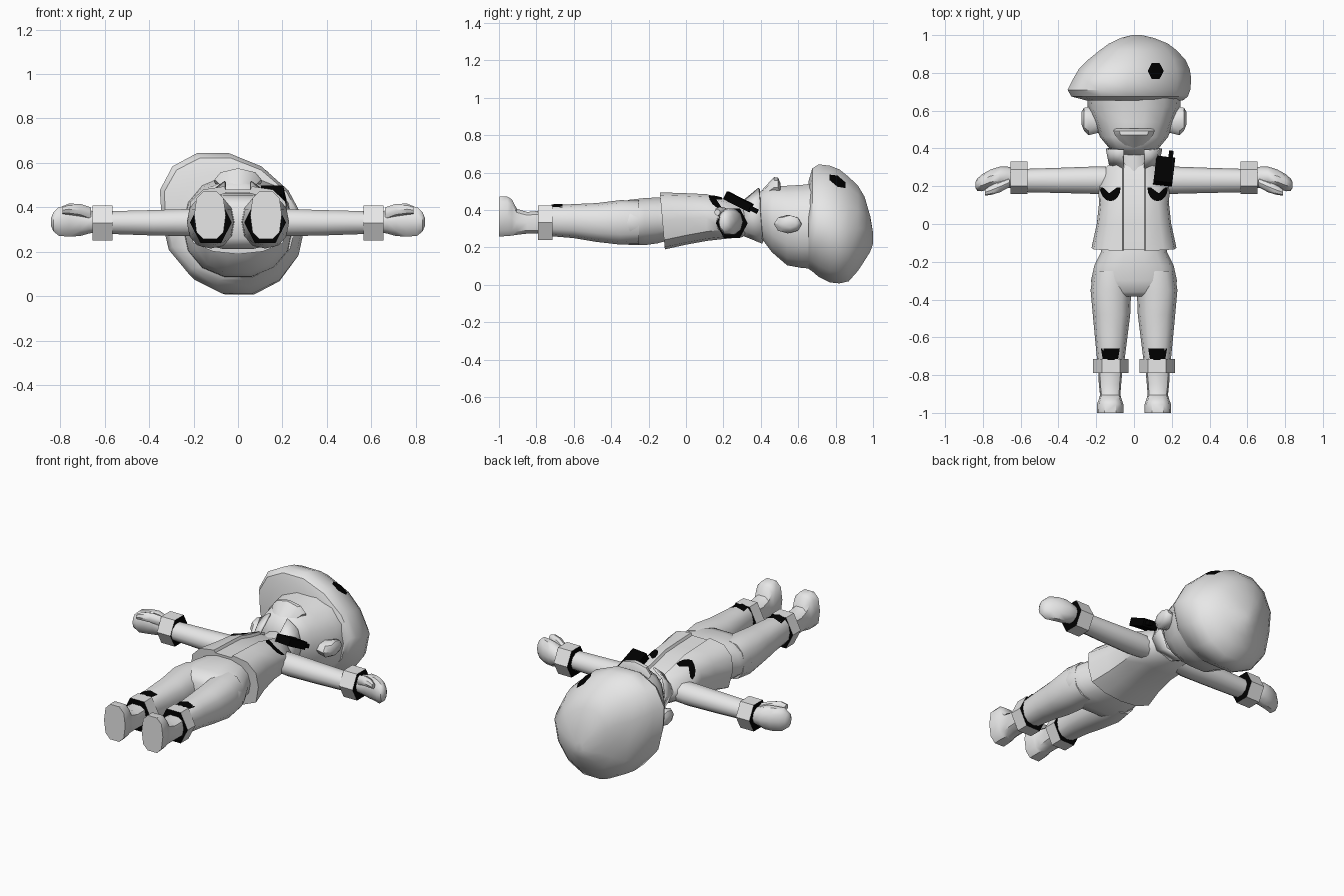
import bpy, bmesh, math
from mathutils import Vector, Matrix


def material(name, value):
    m = bpy.data.materials.new(name)
    m.diffuse_color = (value, value, value, 1)
    return m


GREY = material("light_grey", 0.8)
BLACK = material("black", 0.0)


def finish(name, bm, mats, mirror=False):
    bmesh.ops.recalc_face_normals(bm, faces=bm.faces)
    me = bpy.data.meshes.new(name)
    bm.to_mesh(me)
    bm.free()
    for m in mats:
        me.materials.append(m)
    ob = bpy.data.objects.new(name, me)
    bpy.context.collection.objects.link(ob)
    if mirror:
        ob.modifiers.new("mirror", 'MIRROR').use_mirror_merge = False
    return ob


def bridge(name, rings, mats=(GREY,), mirror=False, closed=True, caps=True):
    """Skin a list of equal point rings."""
    bm = bmesh.new()
    vs = [[bm.verts.new(p) for p in r] for r in rings]
    n = len(vs[0])
    for a, b in zip(vs, vs[1:]):
        for i in range(n if closed else n - 1):
            j = (i + 1) % n
            bm.faces.new((a[i], a[j], b[j], b[i]))
    if caps:
        for r in (vs[0], vs[-1]):
            bm.faces.new(r).material_index = len(mats) - 1
    return finish(name, bm, mats, mirror)


def loft(name, axis, secs, n=12, power=2.0, mats=(GREY,), mirror=False, lean=0.0):
    """Sections: (position, centre u, centre z, radius u, radius z)."""
    rings = []
    for t, cu, cz, ru, rz in secs:
        ring = []
        for i in range(n):
            a = 2 * math.pi * i / n
            c, s = math.cos(a), math.sin(a)
            u = cu + ru * math.copysign(abs(c) ** (2 / power), c)
            z = cz + rz * math.copysign(abs(s) ** (2 / power), s)
            u += lean * max(0, s) * rz
            ring.append((u, t, z) if axis == 'y' else (t, u, z))
        rings.append(ring)
    return bridge(name, rings, mats, mirror)


def span(rows):
    """(y, xmin, xmax, zmin, zmax) -> loft sections."""
    return [(y, (a + b) / 2, (c + d) / 2, (b - a) / 2, (d - c) / 2)
            for y, a, b, c, d in rows]


def decal(name, points, target, mirror=False, lift=0.006):
    """Thin black patch laid on the upper side of a part."""
    bpy.context.view_layer.update()
    cx = sum(p[0] for p in points) / len(points)
    cy = sum(p[1] for p in points) / len(points)

    def drop(x, y):
        hit, loc, _, _ = target.ray_cast(Vector((x, y, 3)), Vector((0, 0, -1)))
        return (x, y, (loc.z if hit else 0.45) + lift)
    bm = bmesh.new()
    mid = bm.verts.new(drop(cx, cy))
    rim = [bm.verts.new(drop(*p)) for p in points]
    for i in range(len(rim)):
        bm.faces.new((mid, rim[i], rim[(i + 1) % len(rim)]))
    return finish(name, bm, (BLACK,), mirror)


# Head, nose ridge and ears
loft("head", 'y', span([
    (0.362, -0.05, 0.05, 0.34, 0.42), (0.40, -0.13, 0.13, 0.25, 0.505),
    (0.46, -0.18, 0.18, 0.17, 0.53), (0.54, -0.21, 0.21, 0.10, 0.535),
    (0.62, -0.245, 0.245, 0.085, 0.54), (0.70, -0.25, 0.25, 0.08, 0.55)]),
    n=14, power=2.2)
loft("nose_ridge", 'y', [
    (0.40, 0, 0.47, 0.05, 0.03), (0.47, 0, 0.52, 0.10, 0.056),
    (0.492, 0, 0.52, 0.11, 0.054), (0.505, 0, 0.50, 0.10, 0.045)], n=8)
loft("ear", 'x', [
    (0.18, 0.54, 0.325, 0.055, 0.035), (0.24, 0.545, 0.325, 0.075, 0.05),
    (0.265, 0.555, 0.33, 0.06, 0.042), (0.277, 0.56, 0.33, 0.035, 0.022)],
    n=8, mirror=True)

# Floppy cap leaning to one side, with a round badge
cap = loft("beret", 'y', span([
    (0.655, -0.25, 0.26, 0.08, 0.56), (0.675, -0.325, 0.285, 0.065, 0.63),
    (0.71, -0.343, 0.298, 0.035, 0.652), (0.77, -0.31, 0.303, 0.005, 0.645),
    (0.82, -0.28, 0.295, 0.0, 0.625), (0.87, -0.23, 0.272, 0.012, 0.585),
    (0.92, -0.17, 0.225, 0.07, 0.535), (0.955, -0.125, 0.18, 0.125, 0.475),
    (0.985, -0.065, 0.105, 0.175, 0.37), (1.0, -0.01, 0.04, 0.22, 0.28)]),
    n=14, lean=-0.3)
decal("badge", [(0.115 + 0.042 * math.cos(math.pi * i / 3),
                 0.81 + 0.048 * math.sin(math.pi * i / 3)) for i in range(6)], cap)

# Neck and flared open collar
loft("neck", 'y', [(0.28, 0, 0.35, 0.09, 0.08), (0.43, 0, 0.35, 0.09, 0.08)])
rings = []
for y, w, zb, zt in ((0.29, 0.13, 0.26, 0.44), (0.388, 0.15, 0.22, 0.52)):
    half = [(0.06, zt), (w * 0.85, zt - 0.05), (w, (zb + zt) / 2),
            (w * 0.75, zb + 0.03)]
    prof = half + [(0, zb)] + [(-x, z) for x, z in reversed(half)]
    rings.append([(x, y + 0.02 * (zt - z) / (zt - zb), z) for x, z in prof])
collar = bridge("collar", rings, closed=False, caps=False)
collar.modifiers.new("thickness", 'SOLIDIFY').thickness = 0.012

# Jacket with a recessed front strip and a slanted hem
rings = []
for y, w, zb, zt, slant in ((-0.14, 0.225, 0.19, 0.495, 0.027),
                            (0.0, 0.197, 0.215, 0.49, 0),
                            (0.11, 0.185, 0.235, 0.485, 0),
                            (0.20, 0.19, 0.245, 0.46, 0),
                            (0.30, 0.15, 0.255, 0.44, 0),
                            (0.34, 0.10, 0.28, 0.42, 0)):
    half = [(0.055, zt - 0.015), (0.062, zt), (w * 0.7, zt - 0.015),
            (w * 0.95, zt - 0.07), (w, (zb + zt) / 2),
            (w * 0.9, zb + 0.05), (w * 0.5, zb + 0.012)]
    prof = half + [(0, zb)] + [(-x, z) for x, z in reversed(half)]
    rings.append([(x, y + slant * (zt - z) / (zt - zb), z) for x, z in prof])
jacket = bridge("jacket", rings)

# Half-round chest pockets
decal("pocket", [(0.125 + 0.054 * math.cos(a), 0.193 + 0.072 * math.sin(a))
                 for a in [-math.pi * i / 8 for i in range(9)]],
      jacket, mirror=True, lift=0.008)

# Shoulder radio with aerial
bm = bmesh.new()
tilt = (Matrix.Translation((0.16, 0.28, 0.445)) @ Matrix.Rotation(-0.12, 4, 'Z')
        @ Matrix.Rotation(-0.47, 4, 'X'))
for pos, size in (((0, 0, 0), (0.10, 0.15, 0.045)),
                  ((0.025, 0.09, 0), (0.024, 0.06, 0.024))):
    bmesh.ops.create_cube(bm, size=1, matrix=tilt @ Matrix.Translation(pos)
                          @ Matrix.Diagonal((*size, 1)))
finish("radio", bm, (BLACK,))

# Arms, cuffs and hands
loft("arm", 'x', [
    (0.08, 0.235, 0.335, 0.065, 0.06), (0.19, 0.232, 0.332, 0.073, 0.065),
    (0.38, 0.231, 0.331, 0.067, 0.06), (0.60, 0.23, 0.332, 0.061, 0.053)],
    n=10, mirror=True)
loft("arm_cuff", 'x', [(0.565, 0.245, 0.33, 0.085, 0.092),
                       (0.655, 0.245, 0.33, 0.085, 0.092)],
     n=6, mats=(GREY, BLACK), mirror=True)
loft("hand", 'x', [
    (0.62, 0.24, 0.335, 0.05, 0.045), (0.67, 0.248, 0.335, 0.056, 0.055),
    (0.71, 0.248, 0.338, 0.056, 0.07), (0.76, 0.238, 0.338, 0.05, 0.073),
    (0.805, 0.218, 0.337, 0.045, 0.068), (0.83, 0.208, 0.335, 0.032, 0.045),
    (0.84, 0.207, 0.335, 0.015, 0.02)], n=10, mirror=True)
loft("thumb", 'x', [
    (0.66, 0.22, 0.37, 0.025, 0.03), (0.71, 0.198, 0.388, 0.03, 0.028),
    (0.76, 0.178, 0.392, 0.025, 0.025), (0.79, 0.167, 0.388, 0.016, 0.017)],
    n=8, mirror=True)

# Trousers
loft("hips", 'y', span([
    (-0.08, -0.165, 0.165, 0.24, 0.46), (-0.15, -0.175, 0.175, 0.22, 0.47),
    (-0.22, -0.21, 0.21, 0.21, 0.467), (-0.30, -0.228, 0.228, 0.21, 0.458),
    (-0.36, -0.215, 0.215, 0.225, 0.44), (-0.385, -0.15, 0.15, 0.26, 0.41)]),
    n=14, power=2.4)
leg = loft("leg", 'y', span([
    (-0.25, 0.01, 0.215, 0.22, 0.45), (-0.35, 0.015, 0.23, 0.215, 0.453),
    (-0.48, 0.02, 0.218, 0.23, 0.437), (-0.60, 0.035, 0.207, 0.25, 0.432),
    (-0.72, 0.05, 0.195, 0.26, 0.425), (-0.75, 0.052, 0.193, 0.265, 0.42)]),
    n=12, power=2.3, mirror=True)
decal("shin_patch", [(0.075, -0.66), (0.125, -0.66), (0.175, -0.66),
                     (0.165, -0.72), (0.125, -0.72), (0.085, -0.72)],
      leg, mirror=True)
loft("leg_cuff", 'y', [(-0.79, 0.122, 0.333, 0.094, 0.107),
                       (-0.715, 0.122, 0.333, 0.094, 0.107)],
     n=6, mats=(GREY, BLACK), mirror=True)

# Boots with upturned toes
loft("boot", 'y', span([
    (-1.0, 0.055, 0.197, 0.255, 0.475), (-0.955, 0.056, 0.196, 0.257, 0.476),
    (-0.93, 0.065, 0.187, 0.26, 0.46), (-0.905, 0.072, 0.18, 0.265, 0.41),
    (-0.85, 0.068, 0.186, 0.272, 0.392), (-0.74, 0.058, 0.192, 0.272, 0.402)]),
    n=10, power=2.8, mirror=True)

# Smooth shading with sharp creases kept
for ob in bpy.data.objects:
    ob.select_set(True)
    bpy.context.view_layer.objects.active = ob
bpy.ops.object.shade_smooth_by_angle(angle=math.radians(42))
